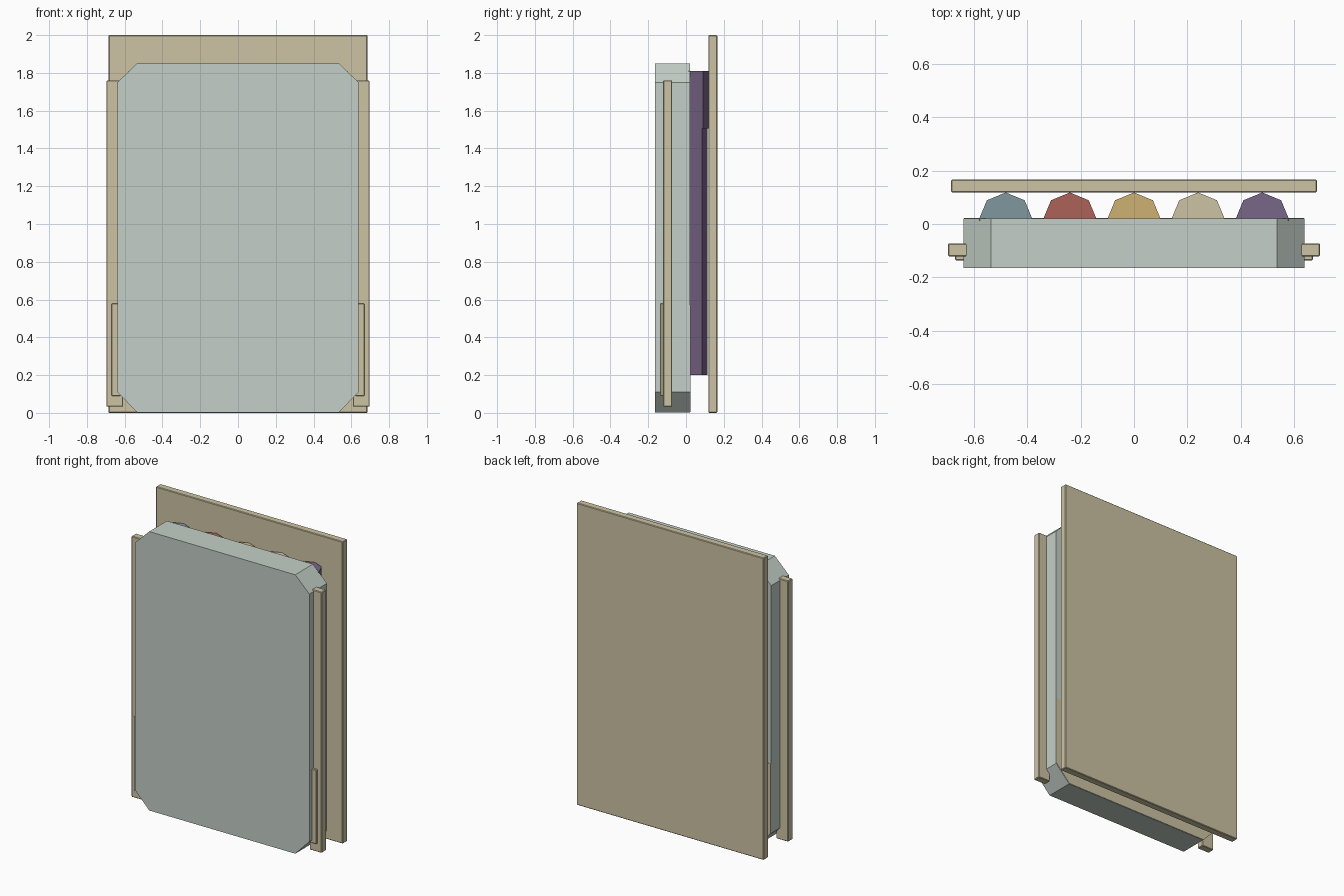
import bpy, bmesh, math

if "Cube" in bpy.data.objects:
    bpy.data.objects.remove(bpy.data.objects["Cube"])


def material(name, hex_code):
    def lin(c):
        c /= 255
        return c / 12.92 if c <= 0.04045 else ((c + 0.055) / 1.055) ** 2.4
    m = bpy.data.materials.new(name)
    m.diffuse_color = [lin(int(hex_code[i:i + 2], 16)) for i in (0, 2, 4)] + [1]
    m.use_nodes = True
    m.node_tree.nodes["Principled BSDF"].inputs["Base Color"].default_value = m.diffuse_color
    return m


PALE = material("pale grey green", "C4CFC7")
TAN = material("tan", "CDC4A4")
BLUE = material("dusty blue", "80979F")
RED = material("brick red", "AE625A")
GOLD = material("gold", "CEB174")
PURPLE = material("purple", "796688")


def prism(name, outline, axis, lo, hi, mat, bevel=0):
    """Extrude a 2D outline along z (x,y outline) or y (x,z outline)."""
    bm = bmesh.new()
    def ring(t):
        return [bm.verts.new((a, b, t) if axis == "z" else (a, t, b))
                for a, b in outline]
    first, second = ring(lo), ring(hi)
    bm.faces.new(first)
    bm.faces.new(second)
    n = len(outline)
    for i in range(n):
        j = (i + 1) % n
        bm.faces.new((first[i], first[j], second[j], second[i]))
    bmesh.ops.recalc_face_normals(bm, faces=bm.faces)
    mesh = bpy.data.meshes.new(name)
    bm.to_mesh(mesh)
    bm.free()
    ob = bpy.data.objects.new(name, mesh)
    bpy.context.collection.objects.link(ob)
    mesh.materials.append(mat)
    if bevel:
        mod = ob.modifiers.new("soft edge", "BEVEL")
        mod.width = bevel
        mod.segments = 1
    return ob


def box(name, x, y, z, mat, bevel=0.004):
    outline = [(x[0], y[0]), (x[1], y[0]), (x[1], y[1]), (x[0], y[1])]
    return prism(name, outline, "z", z[0], z[1], mat, bevel)


# Tall back board
box("back_board", (-0.685, 0.685), (0.118, 0.166), (0, 2), TAN)

# Front panel with four cut corners
panel = [(-0.535, 0.003), (0.535, 0.003), (0.638, 0.11), (0.638, 1.75),
         (0.535, 1.85), (-0.535, 1.85), (-0.638, 1.75), (-0.638, 0.11)]
prism("front_panel", panel, "y", -0.165, 0.02, PALE)

# Thin plate on the lower back of the panel
plate = [(-0.535, 0.005), (0.535, 0.005), (0.636, 0.11), (0.636, 0.57),
         (-0.636, 0.57), (-0.636, 0.11)]
prism("lower_back_plate", plate, "y", 0.016, 0.023, TAN)

# Side rails with a short strip on the front of each
for side, s in (("left", -1), ("right", 1)):
    box(side + "_rail", sorted((s * 0.608, s * 0.697)), (-0.121, -0.073),
        (0.033, 1.76), TAN)
    box(side + "_strip", sorted((s * 0.622, s * 0.669)), (-0.136, -0.118),
        (0.09, 0.58), TAN, 0.003)

# Five eight-sided rods, each with a slightly wider upper sleeve
for i, mat in enumerate((BLUE, RED, GOLD, TAN, PURPLE)):
    cx = -0.48 + 0.24 * i
    for part, r, lo, hi in (("rod", 0.095, 0.2, 1.51), ("sleeve", 0.1, 1.505, 1.81)):
        ring = [(cx + r * math.cos(k * math.pi / 4),
                 0.018 + r * math.sin(k * math.pi / 4)) for k in range(8)]
        prism(f"{part}_{i + 1}", ring, "z", lo, hi, mat)
